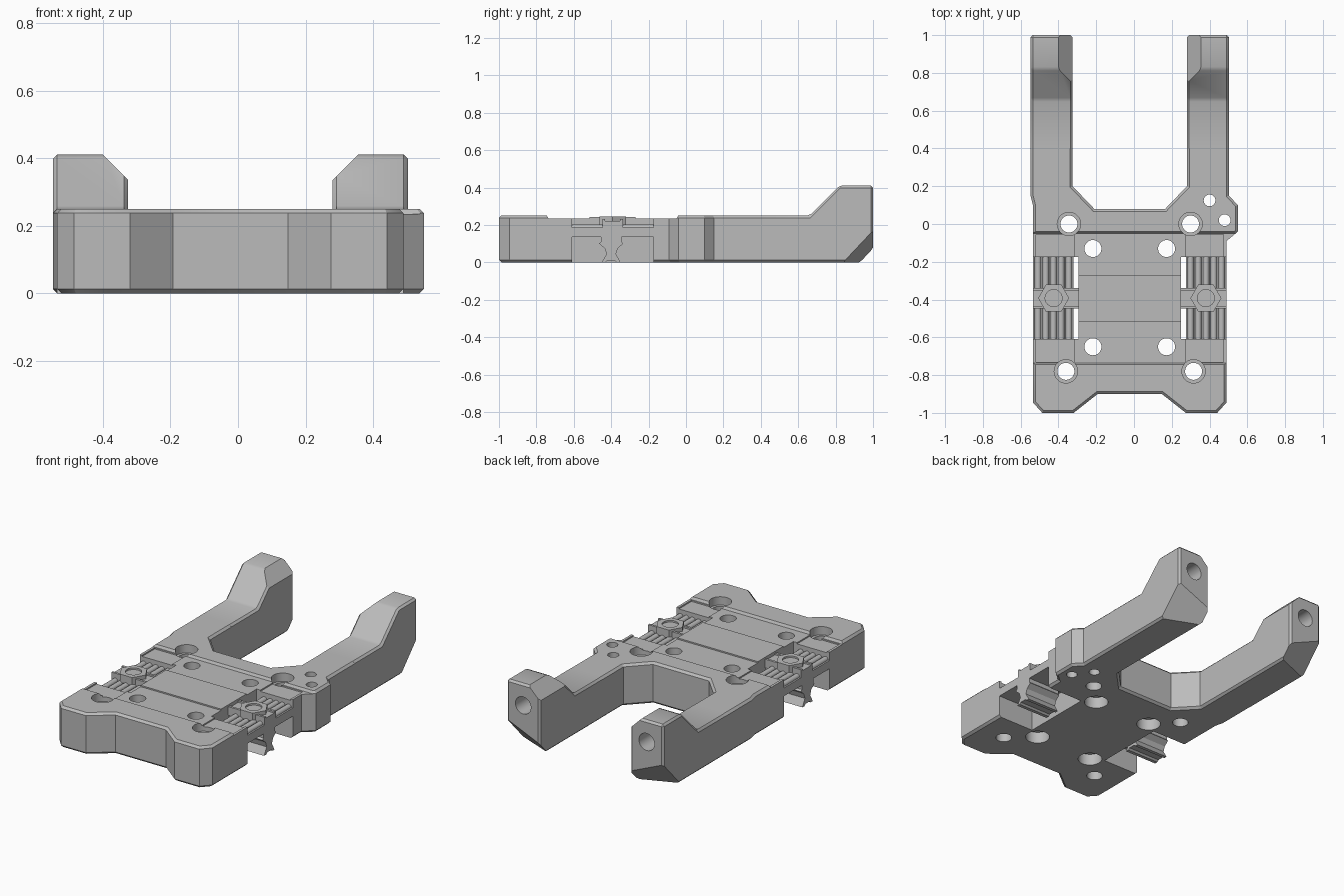
import bpy, bmesh, math
from mathutils import Matrix, Vector

if "Cube" in bpy.data.objects:
    bpy.data.objects.remove(bpy.data.objects["Cube"], do_unlink=True)

CX = -0.0225      # symmetry line of the frame
TOP = 0.25        # deck height
SEAM = 0.4        # where each arm joins the base

grey = bpy.data.materials.new("plain grey")
grey.use_nodes = True
grey.diffuse_color = (0.5, 0.5, 0.5, 1)
grey.node_tree.nodes["Principled BSDF"].inputs["Base Color"].default_value = (0.5, 0.5, 0.5, 1)


def finish(bm, name):
    bmesh.ops.recalc_face_normals(bm, faces=bm.faces)
    mesh = bpy.data.meshes.new(name)
    bm.to_mesh(mesh)
    bm.free()
    mesh.materials.append(grey)
    ob = bpy.data.objects.new(name, mesh)
    bpy.context.collection.objects.link(ob)
    return ob


def prism_bm(points, axis, a, b):
    """Extrude a 2D profile along z (x, y profile) or along x (y, z profile)."""
    bm = bmesh.new()
    place = (lambda u, v, w: (u, v, w)) if axis == "z" else (lambda u, v, w: (w, u, v))
    face = bm.faces.new([bm.verts.new(place(u, v, a)) for u, v in points])
    moved = bmesh.ops.extrude_face_region(bm, geom=[face])["geom"]
    verts = [g for g in moved if isinstance(g, bmesh.types.BMVert)]
    bmesh.ops.translate(bm, verts=verts, vec=Vector(place(0, 0, b - a)))
    bmesh.ops.recalc_face_normals(bm, faces=bm.faces)
    return bm


def prism(name, points, axis, a, b):
    return finish(prism_bm(points, axis, a, b), name)


def box(name, x0, x1, y0, y1, z0, z1):
    x0, x1 = sorted((x0, x1))
    return prism(name, [(x0, y0), (x1, y0), (x1, y1), (x0, y1)], "z", z0, z1)


def cylinder(name, x, y, z, r, depth, along_y=False, sides=32):
    bm = bmesh.new()
    turn = Matrix.Rotation(math.pi / 2, 4, "X") if along_y else Matrix.Rotation(math.pi / 2, 4, "Z")
    bmesh.ops.create_cone(bm, cap_ends=True, segments=sides, radius1=r, radius2=r,
                          depth=depth, matrix=Matrix.Translation((x, y, z)) @ turn)
    return finish(bm, name)


def cut(ob, cutter):
    mod = ob.modifiers.new("cut", "BOOLEAN")
    mod.operation, mod.solver, mod.object = "DIFFERENCE", "EXACT", cutter
    bpy.context.view_layer.objects.active = ob
    bpy.ops.object.modifier_apply(modifier=mod.name)
    bpy.data.objects.remove(cutter, do_unlink=True)


def bevel(bm, width, wanted):
    bmesh.ops.bevel(bm, geom=[e for e in bm.edges if wanted(e)], offset=width,
                    offset_type="OFFSET", segments=1, affect="EDGES", profile=0.5)


def at_seam(e):
    return all(abs(v.co.y - SEAM) < 1e-4 for v in e.verts)


parts = []

# Base plate with a boss on its left side
front = [(0.17, -0.9), (0.297, -1), (0.463, -1), (0.5125, -0.945)]
back = [(0.525, SEAM), (0.3025, SEAM), (0.3025, 0.2), (0.1875, 0.08)]
boss = [(0.5125, -0.09), (0.5725, -0.04), (0.5725, 0.1), (0.525, 0.15)]
plain = [(0.5125, 0.1), (0.525, 0.15)]
half_left = front + boss + back
half_right = [(-x, y) for x, y in reversed(front + plain + back)]
outline = [(CX + x, y) for x, y in half_left + half_right]
bm = prism_bm(outline, "z", 0, TOP)
bevel(bm, 0.013, lambda e: abs(e.verts[0].co.z - e.verts[1].co.z) < 1e-5 and not at_seam(e))
base = finish(bm, "base_plate")
parts.append(base)

# Recessed deck with a slightly raised middle strip
deck = [(-0.75, 0.26), (-0.735, 0.235), (-0.515, 0.235), (-0.515, 0.243),
        (-0.27, 0.243), (-0.27, 0.235), (-0.05, 0.235), (-0.035, 0.26)]
cut(base, prism("deck_cutter", deck, "x", -0.8, 0.8))

# Clip bays and lower corner pads on both sides
for s in (1, -1):
    cut(base, box("bay_cutter", CX + s * 0.27, CX + s * 0.8, -0.61, -0.175, -0.1, 0.4))
    for y0, y1 in ((-0.73, -0.6), (-0.185, -0.055)):
        cut(base, box("pad_cutter", CX + s * 0.295, CX + s * 0.497, y0, y1, 0.227, 0.4))

# Corner bolt holes with top counterbores, deck holes with bottom counterbores
for s in (1, -1):
    for y, d in ((-0.78, 0.338), (0, 0.322)):
        cut(base, cylinder("hole_cutter", CX + s * d, y, 0.12, 0.045, 0.6))
        cut(base, cylinder("bore_cutter", CX + s * d, y, 0.27, 0.062, 0.14))
    for y in (-0.65, -0.13):
        cut(base, cylinder("hole_cutter", CX + s * 0.195, y, 0.12, 0.045, 0.6))
        cut(base, cylinder("bore_cutter", CX + s * 0.195, y, 0, 0.068, 0.14))
for x, y in ((0.4, 0.125), (0.48, 0.02)):
    cut(base, cylinder("hole_cutter", x, y, 0.12, 0.031, 0.6))

# Arms with raised, chamfered tips and a socket in each end
side = [(SEAM, 0), (1, 0), (1, 0.41), (0.82, 0.41), (0.66, TOP), (SEAM, TOP)]
for s, label in ((1, "left"), (-1, "right")):
    inner, outer = CX + s * 0.3025, CX + s * 0.525
    bm = prism_bm(side, "x", min(inner, outer), max(inner, outer))
    bevel(bm, 0.012, lambda e: not at_seam(e))
    # Upper inner chamfer, then the slanted cut under the tip
    top_pt = Vector((inner, 0.9, 0.335))
    under = [Vector((outer, 0.84, 0)), Vector((outer, 1, 0.17)), Vector((inner, 0.93, 0))]
    low_no = (under[1] - under[0]).cross(under[2] - under[0])
    if low_no.z > 0:
        low_no.negate()
    for pt, no in ((top_pt, Vector((-s, 0, 1))), (under[0], low_no)):
        res = bmesh.ops.bisect_plane(bm, geom=bm.verts[:] + bm.edges[:] + bm.faces[:],
                                     plane_co=pt, plane_no=no, clear_outer=True)
        rim = [g for g in res["geom_cut"] if isinstance(g, bmesh.types.BMEdge)]
        bmesh.ops.contextual_create(bm, geom=rim)
    arm = finish(bm, label + "_arm")
    cut(arm, cylinder("socket_cutter", CX + s * 0.414, 1, 0.28, 0.052, 0.5, along_y=True))
    parts.append(arm)

# Spring clips: plate, ribs, cross beam, hexagon head and hanging dovetail
dovetail = [(-0.45, 0), (-0.43, 0), (-0.42, 0.01), (-0.38, 0.01), (-0.37, 0), (-0.35, 0),
            (-0.375, 0.045), (-0.365, 0.075), (-0.335, 0.1), (-0.345, 0.11), (-0.345, 0.14),
            (-0.455, 0.14), (-0.455, 0.11), (-0.465, 0.1), (-0.435, 0.075), (-0.425, 0.045)]
for s, label in ((1, "left"), (-1, "right")):
    near, far, mid = CX + s * 0.297, CX + s * 0.5125, CX + s * 0.403
    parts.append(box(label + "_clip_plate", near, far, -0.611, -0.174, 0.135, 0.185))
    for i in range(5):
        x = CX + s * (0.322 + 0.041 * i)
        parts.append(cylinder(label + "_clip_rib", x, -0.3925, 0.186, 0.017, 0.436,
                              along_y=True, sides=16))
    parts.append(box(label + "_clip_beam", CX + s * 0.265, far, -0.44, -0.345, 0.135, 0.222))
    for y in (-0.447, -0.352):
        parts.append(box(label + "_beam_lip", CX + s * 0.265, far, y, y + 0.014, 0.18, 0.232))
    hexagon = cylinder(label + "_hex_head", mid, -0.3925, 0.22, 0.082, 0.05, sides=6)
    cut(hexagon, cylinder("recess_cutter", mid, -0.3925, 0.25, 0.045, 0.03))
    parts.append(hexagon)
    parts.append(prism(label + "_dovetail", dovetail, "x", min(near, far), max(near, far)))

# Smooth the round surfaces and keep the edges sharp
bpy.ops.object.select_all(action="DESELECT")
for ob in parts:
    ob.select_set(True)
bpy.context.view_layer.objects.active = base
bpy.ops.object.shade_smooth_by_angle(angle=math.radians(30))
